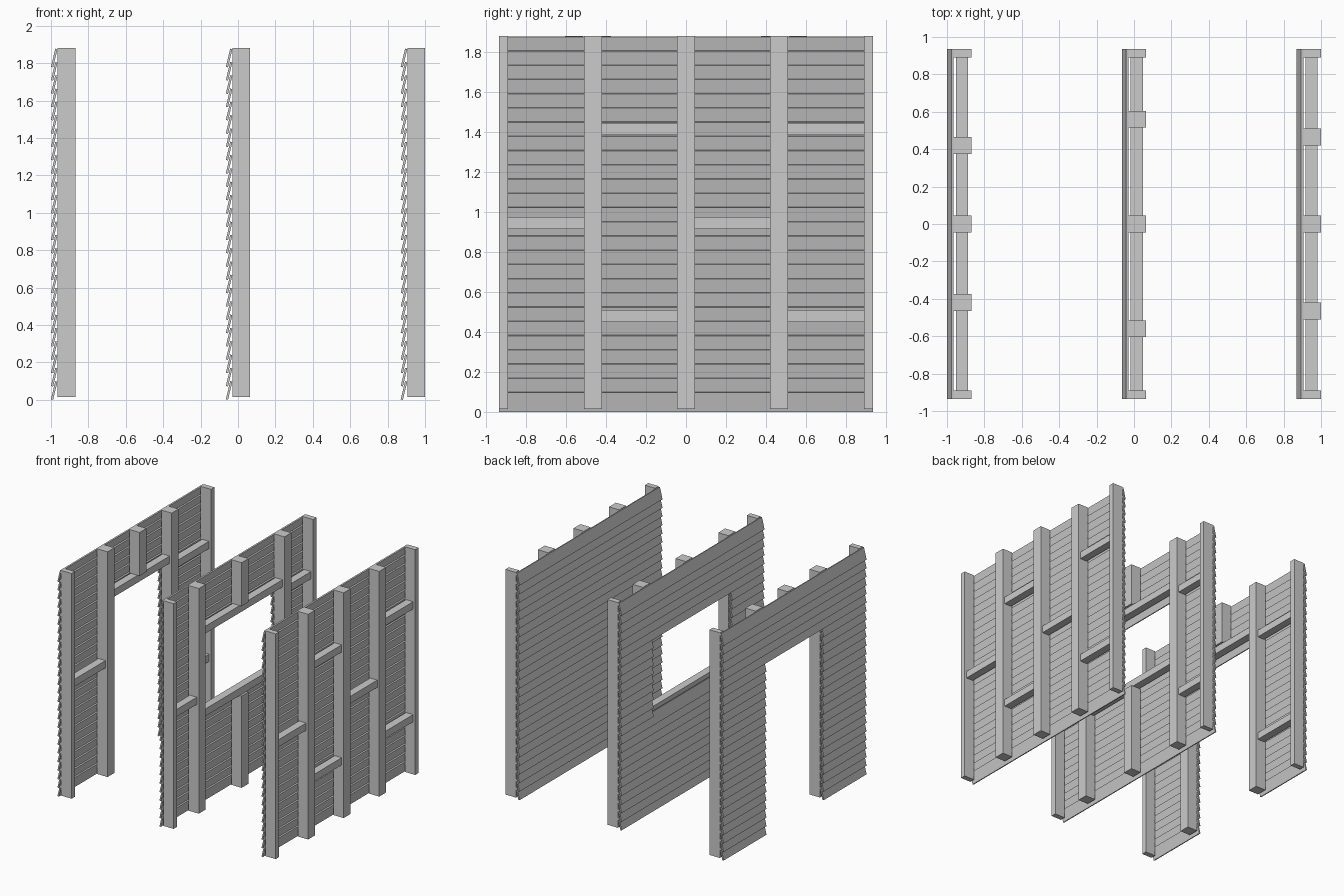
import bpy, bmesh
from math import sin, cos, radians

if "Cube" in bpy.data.objects:
    bpy.data.objects.remove(bpy.data.objects["Cube"])

HALF = 0.935          # half wall length (y)
TOP = 1.88            # wall height
PITCH = 0.0711        # vertical spacing of siding boards
COUNT = 26
TILT = radians(13.5)
LENGTH, THICK = 0.1, 0.012


def make_object(name, bm):
    bmesh.ops.recalc_face_normals(bm, faces=bm.faces)
    me = bpy.data.meshes.new(name)
    bm.to_mesh(me)
    bm.free()
    ob = bpy.data.objects.new(name, me)
    bpy.context.collection.objects.link(ob)
    return ob


def prism(bm, profile, y0, y1):
    """Extrude an x-z profile from y0 to y1."""
    a = [bm.verts.new((x, y0, z)) for x, z in profile]
    b = [bm.verts.new((x, y1, z)) for x, z in profile]
    bm.faces.new(a)
    bm.faces.new(b[::-1])
    for i in range(len(a)):
        j = (i + 1) % len(a)
        bm.faces.new((a[j], a[i], b[i], b[j]))


def beam(bm, x0, x1, y0, y1, z0, z1):
    prism(bm, [(x0, z0), (x1, z0), (x1, z1), (x0, z1)], y0, y1)


def board_profile(x, z):
    """Tilted rectangle: lower edge kicks outward (-x), upper edge leans in."""
    s, c = sin(TILT), cos(TILT)
    lift = THICK * s
    return [(x, z + lift), (x + THICK * c, z),
            (x + THICK * c + LENGTH * s, z + LENGTH * c),
            (x + LENGTH * s, z + lift + LENGTH * c)]


def wall(name, x, stud_y, opening=None):
    """opening = (half width, first missing board, last missing board)"""
    # overlapping siding boards, split where the opening is
    bm = bmesh.new()
    for k in range(COUNT):
        spans = [(-HALF, HALF)]
        if opening and opening[1] <= k <= opening[2]:
            spans = [(-HALF, -opening[0]), (opening[0], HALF)]
        for y0, y1 in spans:
            prism(bm, board_profile(x, k * PITCH), y0, y1)
    make_object(name + "_siding", bm)

    # full height studs
    bm = bmesh.new()
    f0, f1 = x + 0.035, x + 0.13
    z0 = 0.015
    for s in (-1, 1):
        beam(bm, f0, f1, *sorted((s * HALF, s * (HALF - 0.045))), z0, TOP)
        beam(bm, f0, f1, s * stud_y - 0.045, s * stud_y + 0.045, z0, TOP)
    if not opening:
        beam(bm, f0, f1, -0.045, 0.045, z0, TOP)
    make_object(name + "_studs", bm)

    # short blocking between studs
    n0, n1 = x + 0.047, x + 0.112
    low, mid, high = 0.45, 0.915, 1.385
    a, b, e = stud_y - 0.045, stud_y + 0.045, HALF - 0.045
    bays = [(-e, -b, (mid,)), (b, e, (low, high))]
    if not opening:
        bays += [(-a, -0.045, (low, high)), (0.045, a, (mid,))]
    bm = bmesh.new()
    for y0, y1, heights in bays:
        for z in heights:
            beam(bm, n0, n1, y0, y1, z, z + 0.06)
    make_object(name + "_blocking", bm)

    # header, sill and cripple studs around the opening
    if opening:
        bm = bmesh.new()
        beam(bm, n0, n1, -a, a, 1.46, 1.52)
        beam(bm, f0, f1, -0.045, 0.045, 1.52, TOP)
        if opening[1] > 0:
            beam(bm, n0, n1, -a, a, 0.775, 0.835)
            beam(bm, f0, f1, -0.045, 0.045, z0, 0.775)
        make_object(name + "_opening_frame", bm)


wall("door_wall", -1.0, 0.42, (0.375, 0, 19))
wall("window_wall", -0.065, 0.56, (0.515, 11, 19))
wall("solid_wall", 0.87, 0.465)
